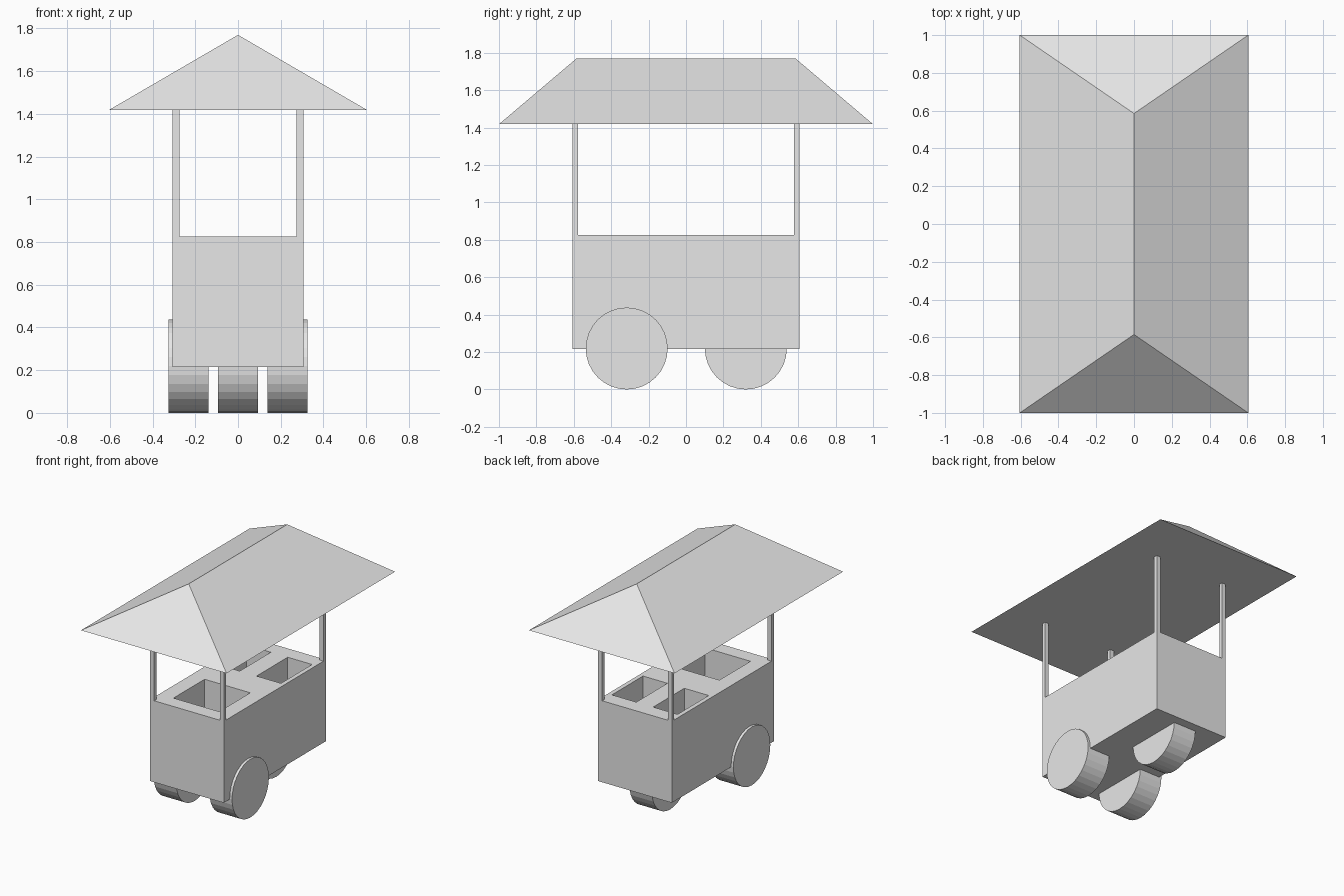
import bpy
import bmesh
from math import pi
from mathutils import Matrix

default = bpy.data.objects.get("Cube")
if default:
    bpy.data.objects.remove(default, do_unlink=True)

grey = bpy.data.materials.new("light_grey")
grey.use_nodes = True
COLOUR = (0.8, 0.8, 0.8, 1)
grey.diffuse_color = COLOUR
grey.node_tree.nodes["Principled BSDF"].inputs["Base Color"].default_value = COLOUR


def add_object(name, bm):
    bmesh.ops.recalc_face_normals(bm, faces=bm.faces)
    mesh = bpy.data.meshes.new(name)
    bm.to_mesh(mesh)
    bm.free()
    mesh.materials.append(grey)
    obj = bpy.data.objects.new(name, mesh)
    bpy.context.collection.objects.link(obj)
    return obj


def add_box(name, low, high):
    bm = bmesh.new()
    bmesh.ops.create_cube(bm, size=1)
    for v in bm.verts:
        v.co = [(a + b) / 2 + c * (b - a) for a, b, c in zip(low, high, v.co)]
    return add_object(name, bm)


def add_wheel(name, x, y):
    bm = bmesh.new()
    place = Matrix.Translation((x, y, WHEEL_R)) @ Matrix.Rotation(pi / 2, 4, "Y")
    bmesh.ops.create_cone(bm, cap_ends=True, segments=32, radius1=WHEEL_R,
                          radius2=WHEEL_R, depth=0.187, matrix=place)
    return add_object(name, bm)


HALF_X, HALF_Y = 0.306, 0.606
BASE, COUNTER, EAVES, RIDGE = 0.215, 0.827, 1.418, 1.77
WHEEL_R = 0.219

# Cart body with three wells sunk into the counter
body = add_box("cart_body", (-HALF_X, -HALF_Y, BASE), (HALF_X, HALF_Y, COUNTER))
wells = {
    "front": (-0.19, 0.19, -0.495, -0.125),
    "back_left": (0.07, 0.273, 0.12, 0.49),
    "back_right": (-0.273, -0.07, 0.12, 0.49),
}
bpy.context.view_layer.objects.active = body
for name, (x0, x1, y0, y1) in wells.items():
    cutter = add_box(name + "_well_cutter", (x0, y0, 0.5), (x1, y1, 1))
    cutter.hide_render = True
    cut = body.modifiers.new(name + "_well", "BOOLEAN")
    cut.operation = "DIFFERENCE"
    cut.solver = "EXACT"
    cut.object = cutter
    bpy.ops.object.modifier_apply(modifier=cut.name)
    bpy.data.objects.remove(cutter, do_unlink=True)

# Four corner posts
for x_name, sx in (("left", 1), ("right", -1)):
    for y_name, sy in (("front", -1), ("back", 1)):
        xs = sorted((sx * HALF_X, sx * (HALF_X - 0.033)))
        ys = sorted((sy * HALF_Y, sy * (HALF_Y - 0.028)))
        add_box(f"{y_name}_{x_name}_post", (xs[0], ys[0], COUNTER), (xs[1], ys[1], EAVES))

# Hipped roof: a box whose top edges close onto the ridge
bm = bmesh.new()
bmesh.ops.create_cube(bm, size=2)
for v in bm.verts:
    if v.co.z > 0:
        v.co = (0, v.co.y * 0.585, RIDGE)
    else:
        v.co = (v.co.x * 0.605, v.co.y, EAVES)
bmesh.ops.remove_doubles(bm, verts=bm.verts, dist=0.001)
add_object("roof", bm)

# Two wheels in front, one in the middle at the back
add_wheel("front_left_wheel", 0.232, -0.317)
add_wheel("front_right_wheel", -0.232, -0.317)
add_wheel("back_wheel", 0, 0.32)
